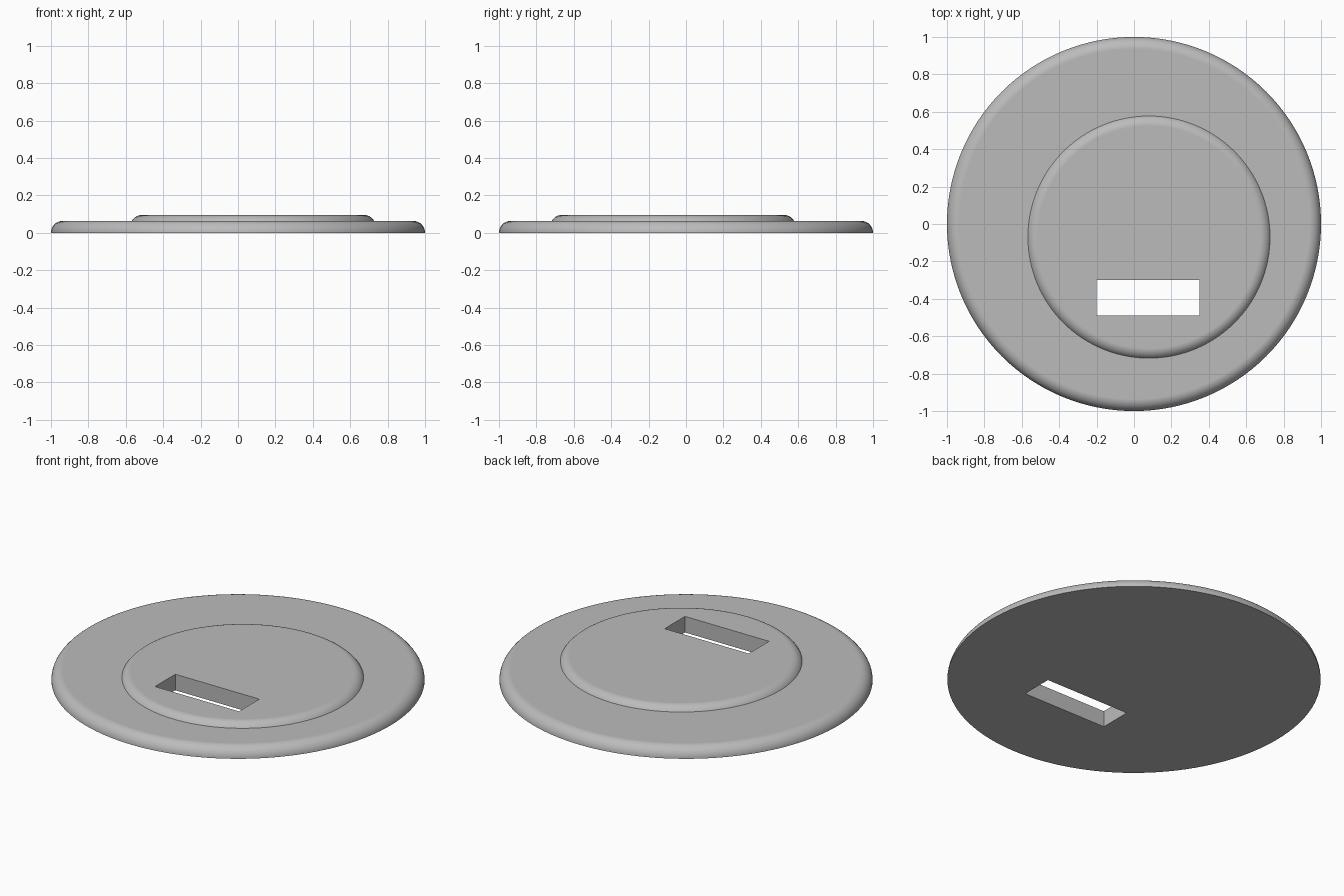
import bpy
import bmesh
from math import sin, cos, pi, radians
from mathutils import Vector

cube = bpy.data.objects.get("Cube")
if cube:
    bpy.data.objects.remove(cube, do_unlink=True)

grey = bpy.data.materials.new("mid grey")
grey.use_nodes = True
colour = (0.5, 0.5, 0.5, 1.0)
grey.diffuse_color = colour
grey.node_tree.nodes["Principled BSDF"].inputs["Base Color"].default_value = colour


def add_object(name, bm):
    mesh = bpy.data.meshes.new(name)
    bm.to_mesh(mesh)
    bm.free()
    obj = bpy.data.objects.new(name, mesh)
    bpy.context.collection.objects.link(obj)
    mesh.materials.append(grey)
    return obj


def rounded_disc(name, centre, radius, bottom, top, fillet, sides=128, steps=10):
    """Solid disc with a quarter-round upper edge."""
    profile = [(radius, bottom)] if top - fillet > bottom + 0.001 else []
    for i in range(steps + 1):
        a = pi / 2 * i / steps
        profile.append((radius - fillet + fillet * cos(a), top - fillet + fillet * sin(a)))
    bm = bmesh.new()
    rings = []
    for r, z in profile:
        rings.append([bm.verts.new((centre[0] + r * cos(2 * pi * k / sides),
                                    centre[1] + r * sin(2 * pi * k / sides), z))
                      for k in range(sides)])
    for low, high in zip(rings, rings[1:]):
        for k in range(sides):
            n = (k + 1) % sides
            bm.faces.new((low[k], low[n], high[n], high[k]))
    bm.faces.new(rings[-1])
    bm.faces.new(rings[0][::-1])
    return add_object(name, bm)


def apply_boolean(target, tool, operation):
    mod = target.modifiers.new(operation.lower(), "BOOLEAN")
    mod.operation = operation
    mod.solver = "EXACT"
    mod.object = tool
    bpy.context.view_layer.objects.active = target
    bpy.ops.object.modifier_apply(modifier=mod.name)
    bpy.data.objects.remove(tool, do_unlink=True)


# Broad base and off-centre raised disc
disc = rounded_disc("slotted_disc", (0, 0), 1.0, 0.0, 0.064, 0.064)
raised = rounded_disc("raised_disc", (0.08, -0.07), 0.655, 0.02, 0.095, 0.06)
apply_boolean(disc, raised, "UNION")

# Rectangular slot through both discs
bm = bmesh.new()
bmesh.ops.create_cube(bm, size=1)
bmesh.ops.scale(bm, vec=Vector((0.55, 0.19, 0.5)), verts=bm.verts)
bmesh.ops.translate(bm, vec=Vector((0.075, -0.395, 0.05)), verts=bm.verts)
slot = add_object("slot_cutter", bm)
slot.hide_render = True
apply_boolean(disc, slot, "DIFFERENCE")

# Smooth rims with crisp creases and flat tops
bpy.ops.object.select_all(action="DESELECT")
disc.select_set(True)
bpy.context.view_layer.objects.active = disc
bpy.ops.object.shade_smooth_by_angle(angle=radians(30))
weighted = disc.modifiers.new("flat_tops", "WEIGHTED_NORMAL")
weighted.keep_sharp = True
